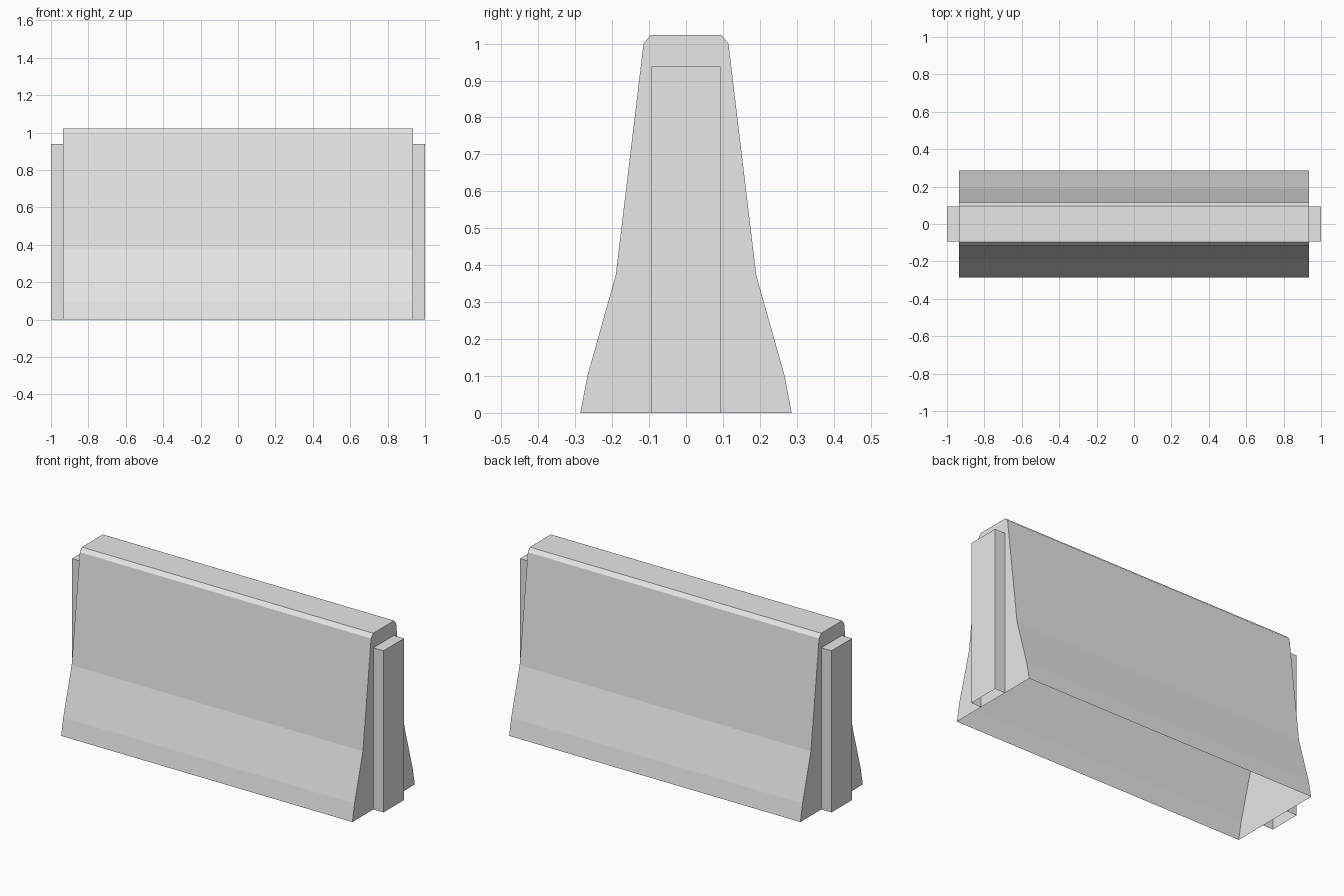
import bpy
import bmesh

cube = bpy.data.objects.get("Cube")
if cube:
    bpy.data.objects.remove(cube, do_unlink=True)

concrete = bpy.data.materials.new("concrete_grey")
concrete.use_nodes = True
colour = (0.8, 0.8, 0.8, 1)
concrete.diffuse_color = colour
concrete.node_tree.nodes["Principled BSDF"].inputs["Base Color"].default_value = colour

BODY_END = 0.935
TAB_END = 1.0


def extrude_section(name, half_profile, x0, x1):
    """Mirror a (y, z) half profile and sweep it along x, open underneath."""
    section = half_profile + [(-y, z) for y, z in reversed(half_profile)]
    bm = bmesh.new()
    near = [bm.verts.new((x0, y, z)) for y, z in section]
    far = [bm.verts.new((x1, y, z)) for y, z in section]
    bm.faces.new(near[::-1])
    bm.faces.new(far)
    for i in range(len(section) - 1):
        bm.faces.new((near[i], near[i + 1], far[i + 1], far[i]))
    mesh = bpy.data.meshes.new(name)
    bm.to_mesh(mesh)
    bm.free()
    mesh.materials.append(concrete)
    obj = bpy.data.objects.new(name, mesh)
    bpy.context.collection.objects.link(obj)
    return obj


# Flared barrier body with a chamfered top
extrude_section(
    "barrier_body",
    [(0.286, 0), (0.267, 0.1), (0.19, 0.374), (0.115, 1.0), (0.096, 1.023)],
    -BODY_END, BODY_END)

# Interlocking tab on each end
tab_profile = [(0.094, 0), (0.094, 0.938)]
extrude_section("right_end_tab", tab_profile, -TAB_END, -BODY_END)
extrude_section("left_end_tab", tab_profile, BODY_END, TAB_END)
